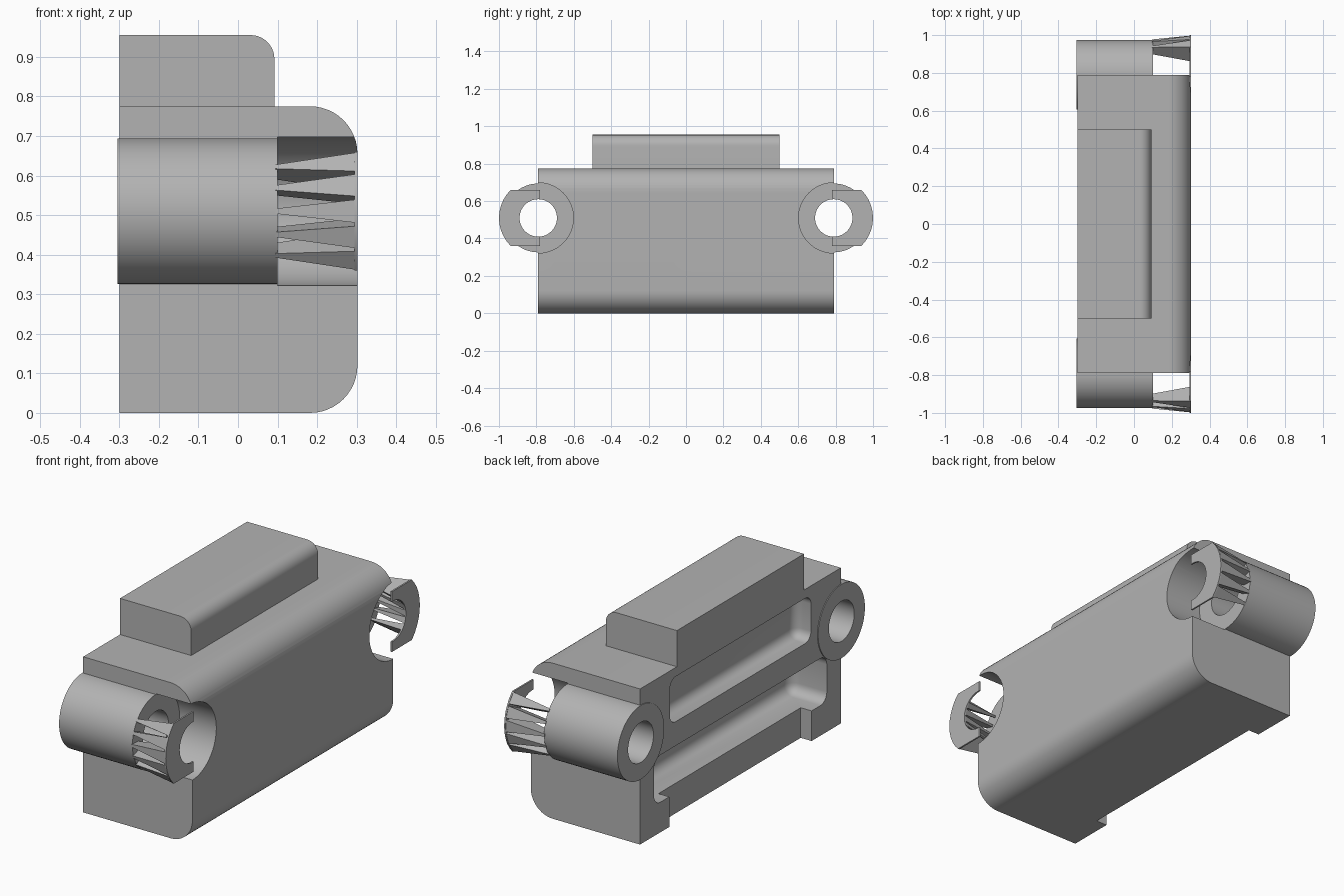
import bpy, bmesh
from math import sin, cos, asin, acos, pi, radians

cube = bpy.data.objects.get("Cube")
if cube:
    bpy.data.objects.remove(cube, do_unlink=True)

grey = bpy.data.materials.new("plain grey")
grey.use_nodes = True
colour = (0.45, 0.45, 0.45, 1)
grey.diffuse_color = colour
grey.node_tree.nodes["Principled BSDF"].inputs["Base Color"].default_value = colour

HOLE_Y, HOLE_Z = 0.79, 0.51


def finish(name, bm):
    bmesh.ops.recalc_face_normals(bm, faces=bm.faces)
    mesh = bpy.data.meshes.new(name)
    bm.to_mesh(mesh)
    bm.free()
    mesh.materials.append(grey)
    obj = bpy.data.objects.new(name, mesh)
    bpy.context.collection.objects.link(obj)
    return obj


def arc(cx, cy, r, a, b, n):
    return [(cx + r * cos(a + (b - a) * i / n), cy + r * sin(a + (b - a) * i / n))
            for i in range(n + 1)]


def loft(bm, rings):
    """Joins two matching rings of points into a closed solid."""
    a, b = [[bm.verts.new(p) for p in ring] for ring in rings]
    bm.faces.new(a)
    bm.faces.new(b)
    for i in range(len(a)):
        j = (i + 1) % len(a)
        bm.faces.new((a[i], a[j], b[j], b[i]))


def prism(name, pts, start, end, axis):
    place = (lambda p, t: (t, p[0], p[1])) if axis == "x" else (lambda p, t: (p[0], t, p[1]))
    bm = bmesh.new()
    loft(bm, [[place(p, t) for p in pts] for t in (start, end)])
    return finish(name, bm)


def cylinder(name, side, r, start, end):
    return prism(name, arc(side * HOLE_Y, HOLE_Z, r, 0, 2 * pi, 64)[:-1], start, end, "x")


def box(name, lo, hi, bevel=0):
    bm = bmesh.new()
    bmesh.ops.create_cube(bm, size=1)
    for v in bm.verts:
        v.co = [hi[i] if v.co[i] > 0 else lo[i] for i in range(3)]
    if bevel:
        bmesh.ops.bevel(bm, geom=bm.edges[:], offset=bevel, segments=6,
                        profile=0.5, affect="EDGES")
    return finish(name, bm)


def combine(target, tool, operation="DIFFERENCE"):
    mod = target.modifiers.new(tool.name, "BOOLEAN")
    mod.operation, mod.object, mod.solver = operation, tool, "EXACT"
    bpy.context.view_layer.objects.active = target
    bpy.ops.object.modifier_apply(modifier=mod.name)
    bpy.data.objects.remove(tool, do_unlink=True)


# Main block, rounded along its two right-hand edges
outline = [(-0.3, 0)] + arc(0.182, 0.12, 0.12, -pi / 2, 0, 12)
outline += arc(0.182, 0.655, 0.12, 0, pi / 2, 12) + [(-0.3, 0.775)]
body = prism("main_block", outline, -0.79, 0.79, "y")

# Pockets and foot recess on the mounting face
combine(body, box("upper_pocket", (-0.5, -0.555, 0.505), (-0.21, 0.555, 0.73), 0.045))
combine(body, box("lower_pocket", (-0.5, -0.68, 0.15), (-0.1, 0.68, 0.385), 0.05))
combine(body, box("foot_recess", (-0.5, -0.56, -0.1), (-0.24, 0.56, 0.16)))

# Screw bosses with counterbores and through holes
for side in (-1, 1):
    combine(body, cylinder("counterbore", side, 0.188, 0.1, 0.5))
    combine(body, cylinder("boss", side, 0.184, -0.304, 0.1), "UNION")
    combine(body, cylinder("screw_hole", side, 0.1, -0.5, 0.5))

# Raised pad on top, with one rounded edge
pad_outline = [(-0.3, 0.77), (0.092, 0.77)] + arc(0.032, 0.895, 0.06, 0, pi / 2, 10) + [(-0.3, 0.955)]
pad = prism("top_pad", pad_outline, -0.5, 0.5, "y")

# Open collars, each held by five tapering ribs
parts = [body, pad]
limit, mouth = asin(0.15 / 0.21), acos(-0.1)
collar = arc(0, 0, 0.21, -limit, limit, 10) + [(-0.01, 0.15)]
collar += arc(0, 0, 0.1, mouth, -mouth, 32) + [(-0.01, -0.15)]
for side, label in ((-1, "front"), (1, "back")):
    parts.append(prism(label + "_collar", [(side * (HOLE_Y + y), HOLE_Z + z) for y, z in collar],
                       0.294, 0.302, "x"))
    bm = bmesh.new()
    for k in range(-2, 3):
        rings = []
        for x, inner, outer, half in ((0.095, 0.14, 0.187, 2), (0.296, 0.102, 0.209, 8)):
            corners = ((inner, -half), (outer, -half), (outer, half), (inner, half))
            rings.append([(x, side * (HOLE_Y + r * cos(radians(18.5 * k + d))),
                           HOLE_Z + r * sin(radians(18.5 * k + d))) for r, d in corners])
        loft(bm, rings)
    parts.append(finish(label + "_ribs", bm))

# Smooth curved faces, keep hard edges
bpy.ops.object.select_all(action="DESELECT")
for part in parts:
    part.select_set(True)
bpy.context.view_layer.objects.active = body
bpy.ops.object.shade_smooth_by_angle(angle=radians(30))
